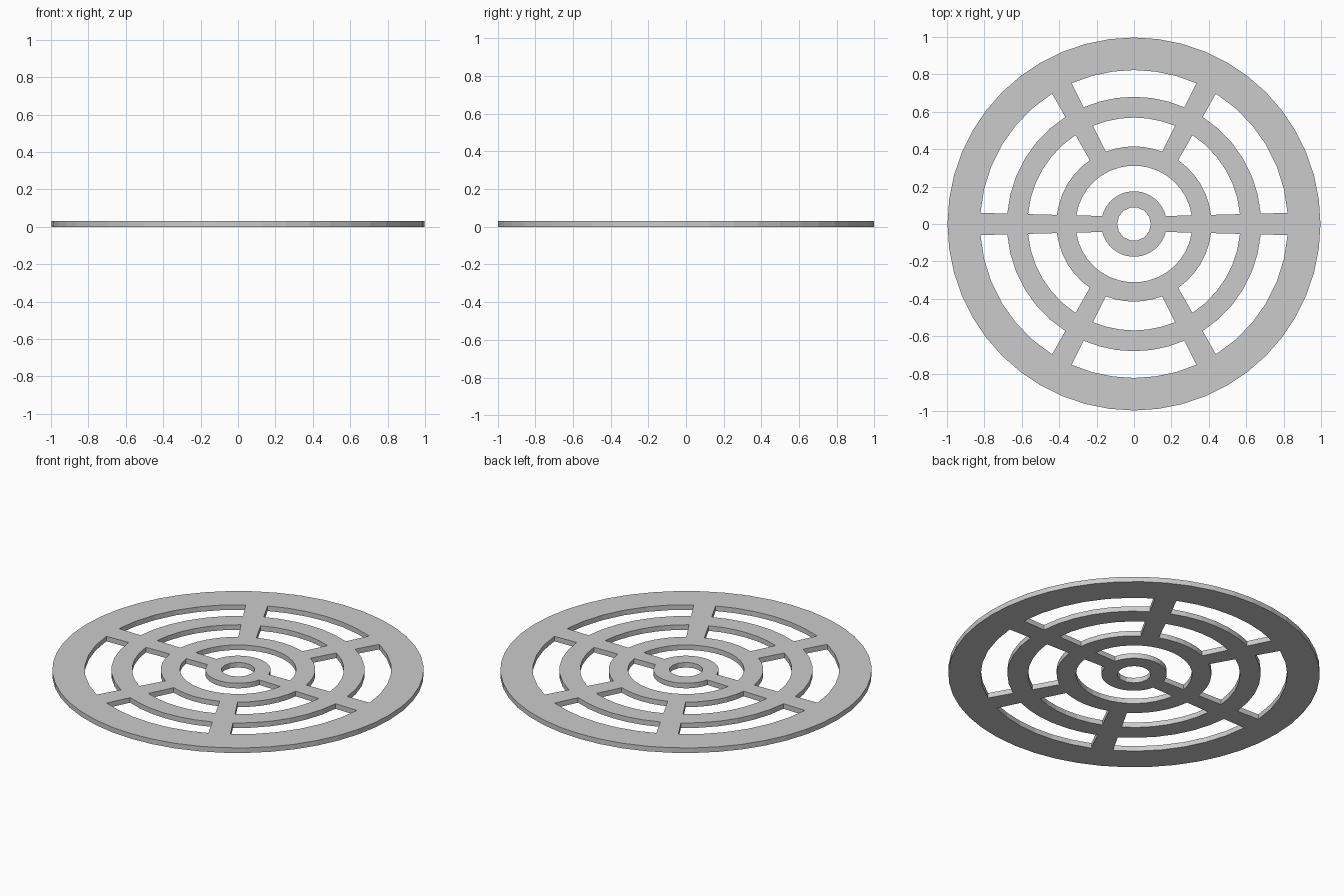
import bpy
from math import sin, cos, asin, radians, pi, ceil

if "Cube" in bpy.data.objects:
    bpy.data.objects.remove(bpy.data.objects["Cube"])

THICK = 0.03
SPOKES = [0, 62, 118, 180, 242, 298, 360]      # spoke directions in degrees


def arc(r, a0, a1, n):
    return [(r * cos(a0 + (a1 - a0) * i / n), r * sin(a0 + (a1 - a0) * i / n))
            for i in range(n + 1)]


def circle(r, n):
    return arc(r, 0, 2 * pi, n)[:-1]


def slot(r_in, r_out, d0, d1):
    """Opening between two rings and two slightly flaring spokes."""
    def edge(r):
        return asin((0.038 + 0.026 * r) / r)    # half spoke width as an angle
    a0, a1 = radians(d0), radians(d1)
    n = ceil((d1 - d0) / 11)
    outer = arc(r_out, a0 + edge(r_out), a1 - edge(r_out), n)
    inner = arc(r_in, a0 + edge(r_in), a1 - edge(r_in), n)
    return outer + inner[::-1]


# Rim outline and hub hole
outlines = [circle(0.997, 48), circle(0.09, 14)]
# Two rows of six openings
for r_in, r_out in ((0.68, 0.823), (0.415, 0.569)):
    for d0, d1 in zip(SPOKES, SPOKES[1:]):
        outlines.append(slot(r_in, r_out, d0, d1))
# Two half-round openings around the hub
for d in (0, 180):
    outlines.append(slot(0.175, 0.312, d, d + 180))

# Flat filled profile extruded into the grate
curve = bpy.data.curves.new("drain_grate", 'CURVE')
curve.dimensions = '2D'
curve.fill_mode = 'BOTH'
curve.extrude = THICK / 2
for pts in outlines:
    s = curve.splines.new('POLY')
    s.points.add(len(pts) - 1)
    for p, (x, y) in zip(s.points, pts):
        p.co = (x, y, 0, 1)
    s.use_cyclic_u = True
    s.use_smooth = False

grate = bpy.data.objects.new("drain_grate", curve)
grate.location.z = THICK / 2
bpy.context.collection.objects.link(grate)
bpy.context.view_layer.objects.active = grate
grate.select_set(True)
bpy.ops.object.convert(target='MESH')
